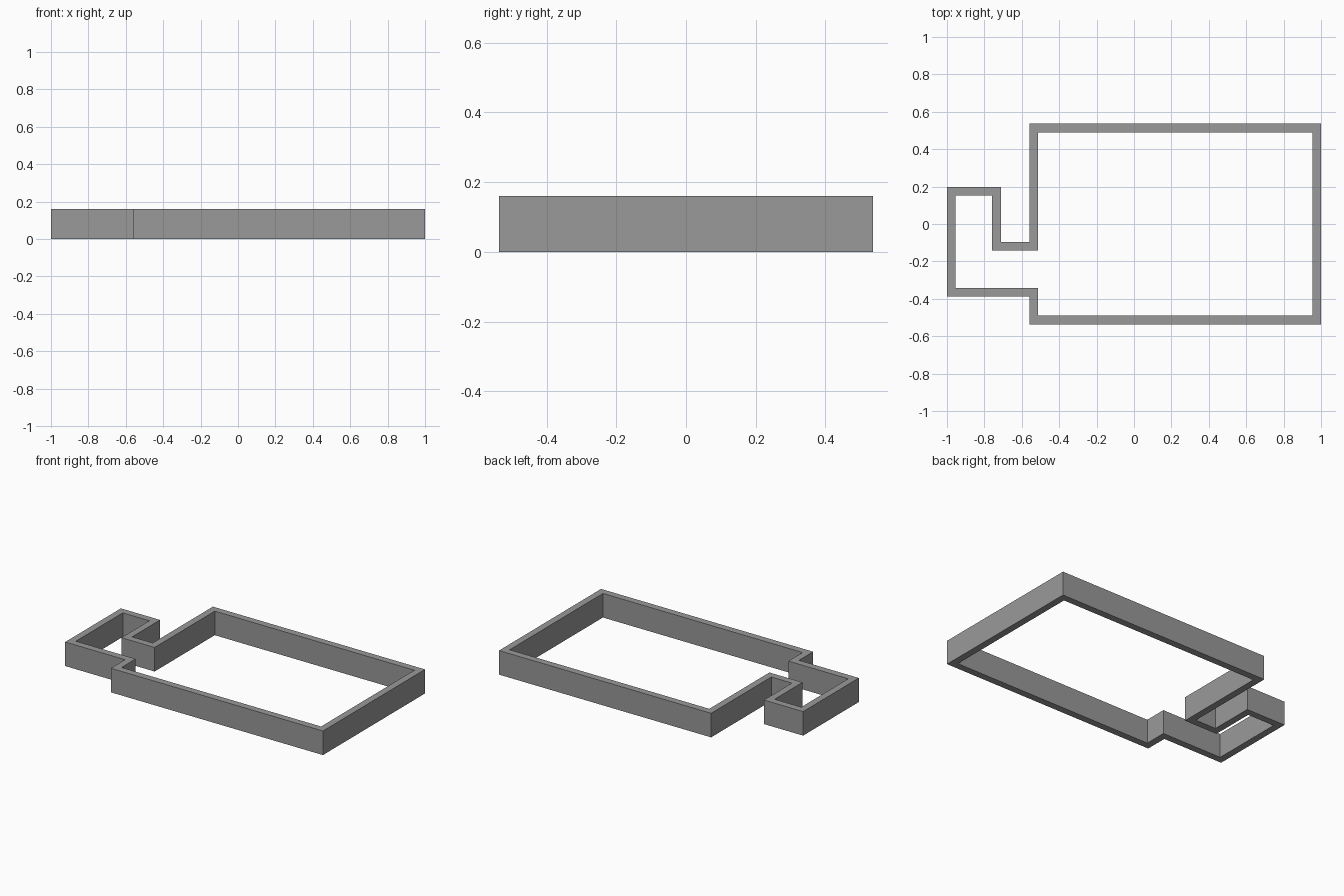
import bpy, bmesh
from mathutils import Vector

if "Cube" in bpy.data.objects:
    bpy.data.objects.remove(bpy.data.objects["Cube"])

HEIGHT, THICK = 0.16, 0.046

# outer outline of the floor plan, counter-clockwise
outer = [Vector(p) for p in (
    (1, -0.536), (1, 0.536), (-0.56, 0.536), (-0.56, -0.096),
    (-0.712, -0.096), (-0.712, 0.198), (-1, 0.198), (-1, -0.387),
    (-0.56, -0.387), (-0.56, -0.536))]


def inset(points, distance):
    """Mitred inward offset of a right-angled outline."""
    result = []
    for i, p in enumerate(points):
        a = (p - points[i - 1]).normalized()
        b = (points[(i + 1) % len(points)] - p).normalized()
        result.append(p + distance * Vector((-a.y - b.y, a.x + b.x)))
    return result


# continuous wall: a closed rectangular section following the plan
bm = bmesh.new()
inner = inset(outer, THICK)
sections = [[bm.verts.new((p.x, p.y, z))
             for p, z in ((o, 0), (o, HEIGHT), (n, HEIGHT), (n, 0))]
            for o, n in zip(outer, inner)]
for i, s in enumerate(sections):
    r = sections[i - 1]
    for j in range(4):
        k = (j + 1) % 4
        bm.faces.new((r[j], s[j], s[k], r[k]))
bmesh.ops.recalc_face_normals(bm, faces=bm.faces)

mesh = bpy.data.meshes.new("perimeter_wall")
bm.to_mesh(mesh)
bm.free()

# dark grey wall colour
grey = bpy.data.materials.new("dark_grey")
grey.diffuse_color = (0.32, 0.32, 0.32, 1)
grey.use_nodes = True
grey.node_tree.nodes["Principled BSDF"].inputs["Base Color"].default_value = grey.diffuse_color
mesh.materials.append(grey)
bpy.context.collection.objects.link(bpy.data.objects.new("perimeter_wall", mesh))
